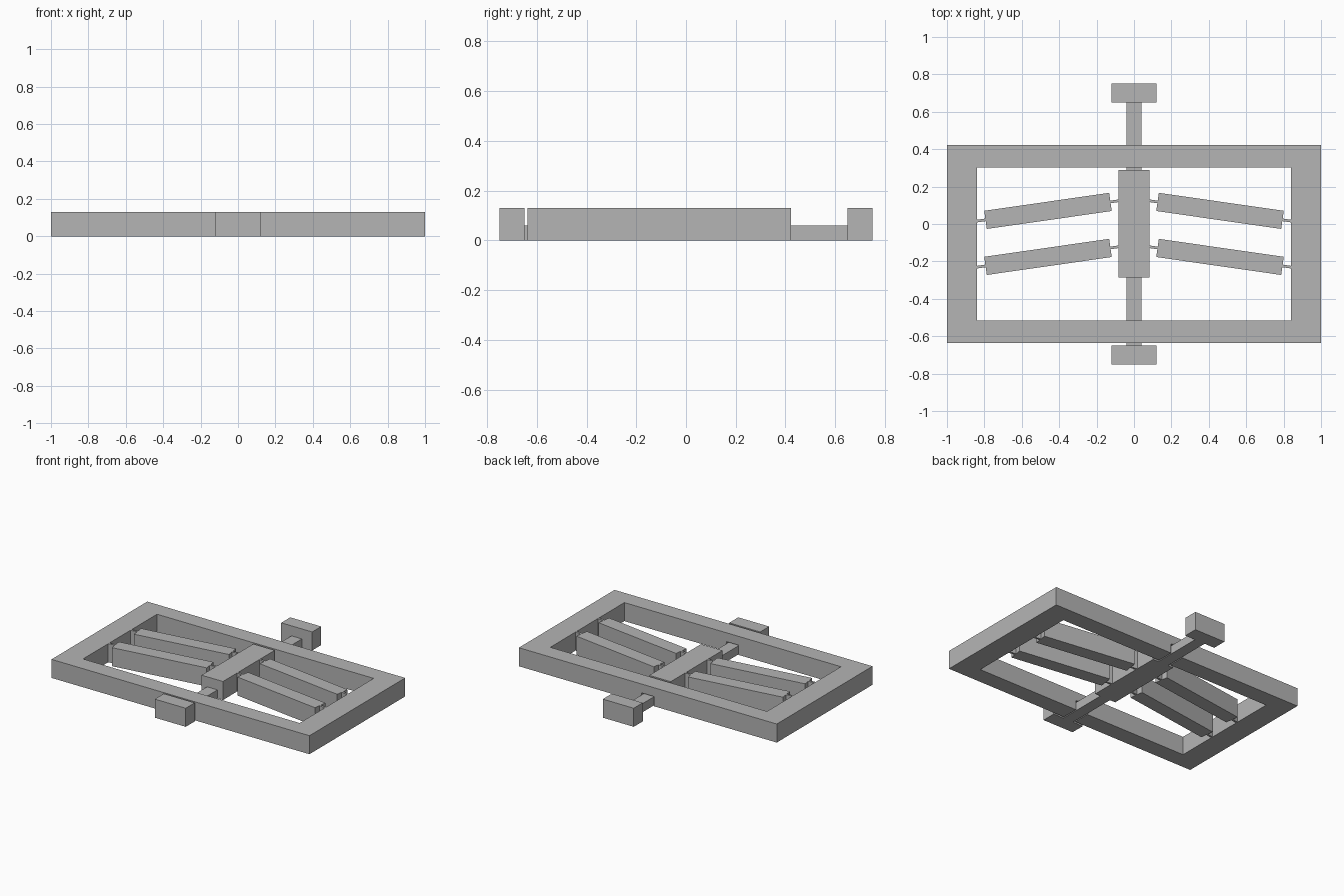
import bpy
import math
from mathutils import Matrix, Vector

if "Cube" in bpy.data.objects:
    bpy.data.objects.remove(bpy.data.objects["Cube"], do_unlink=True)

HEIGHT = 0.13
ROD_HEIGHT = 0.06

grey = bpy.data.materials.new("plain_grey")
grey.use_nodes = True
grey.diffuse_color = (0.46, 0.46, 0.46, 1)
grey.node_tree.nodes["Principled BSDF"].inputs["Base Color"].default_value = grey.diffuse_color


def box(name, low, high, angle=0.0):
    """Box between two corners, turned about its own vertical axis."""
    low, high = Vector(low), Vector(high)
    bpy.ops.mesh.primitive_cube_add(size=1)
    ob = bpy.context.object
    ob.name = name
    turn = Matrix.Rotation(angle, 4, "Z")
    ob.data.transform(turn @ Matrix.Diagonal((*(high - low), 1)))
    ob.location = (low + high) / 2
    ob.data.materials.append(grey)
    return ob


def bar(name, start, end, width):
    """Full-height bar along a centre line in plan."""
    start, end = Vector(start), Vector(end)
    run = end - start
    mid = (start + end) / 2
    half = Vector((run.length / 2, width / 2))
    return box(name, (*(mid - half), 0), (*(mid + half), HEIGHT), math.atan2(run.y, run.x))


def cut(target, cutter):
    cutter.hide_render = True
    mod = target.modifiers.new("cut", "BOOLEAN")
    mod.operation = "DIFFERENCE"
    mod.solver = "EXACT"
    mod.object = cutter
    bpy.context.view_layer.objects.active = target
    bpy.ops.object.modifier_apply(modifier=mod.name)
    bpy.data.objects.remove(cutter, do_unlink=True)


# Rectangular frame, with a slot under each end rail for the rod
frame = box("frame", (-1, -0.637, 0), (1, 0.423, HEIGHT))
cut(frame, box("opening_cutter", (-0.84, -0.517, -0.1), (0.84, 0.303, 0.3)))
cut(frame, box("slot_cutter", (-0.047, -1, -0.1), (0.047, 1, ROD_HEIGHT + 0.008)))

# Sliding shuttle, split rod and end stops
box("shuttle", (-0.083, -0.285, 0), (0.083, 0.288, HEIGHT))
box("front_rod", (-0.04, -0.65, 0), (0.04, -0.285, ROD_HEIGHT))
box("back_rod", (-0.04, 0.288, 0), (0.04, 0.65, ROD_HEIGHT))
box("front_stop", (-0.12, -0.75, 0), (0.12, -0.65, HEIGHT))
box("back_stop", (-0.12, 0.65, 0), (0.12, 0.75, HEIGHT))

# Slanted beams, joined to frame and shuttle by thin hinges
SLOPE = 0.1437
for side, sx in (("left", 1), ("right", -1)):
    for row, y in (("back", 0.07), ("front", -0.176)):
        def on_line(x):
            return (sx * x, y - (x - 0.46) * SLOPE)

        tag = f"{side}_{row}"
        bar(tag + "_beam", on_line(0.126), on_line(0.794), 0.098)
        bar(tag + "_inner_hinge", on_line(0.081), on_line(0.128), 0.014)
        bar(tag + "_outer_hinge", on_line(0.792), on_line(0.842), 0.014)
